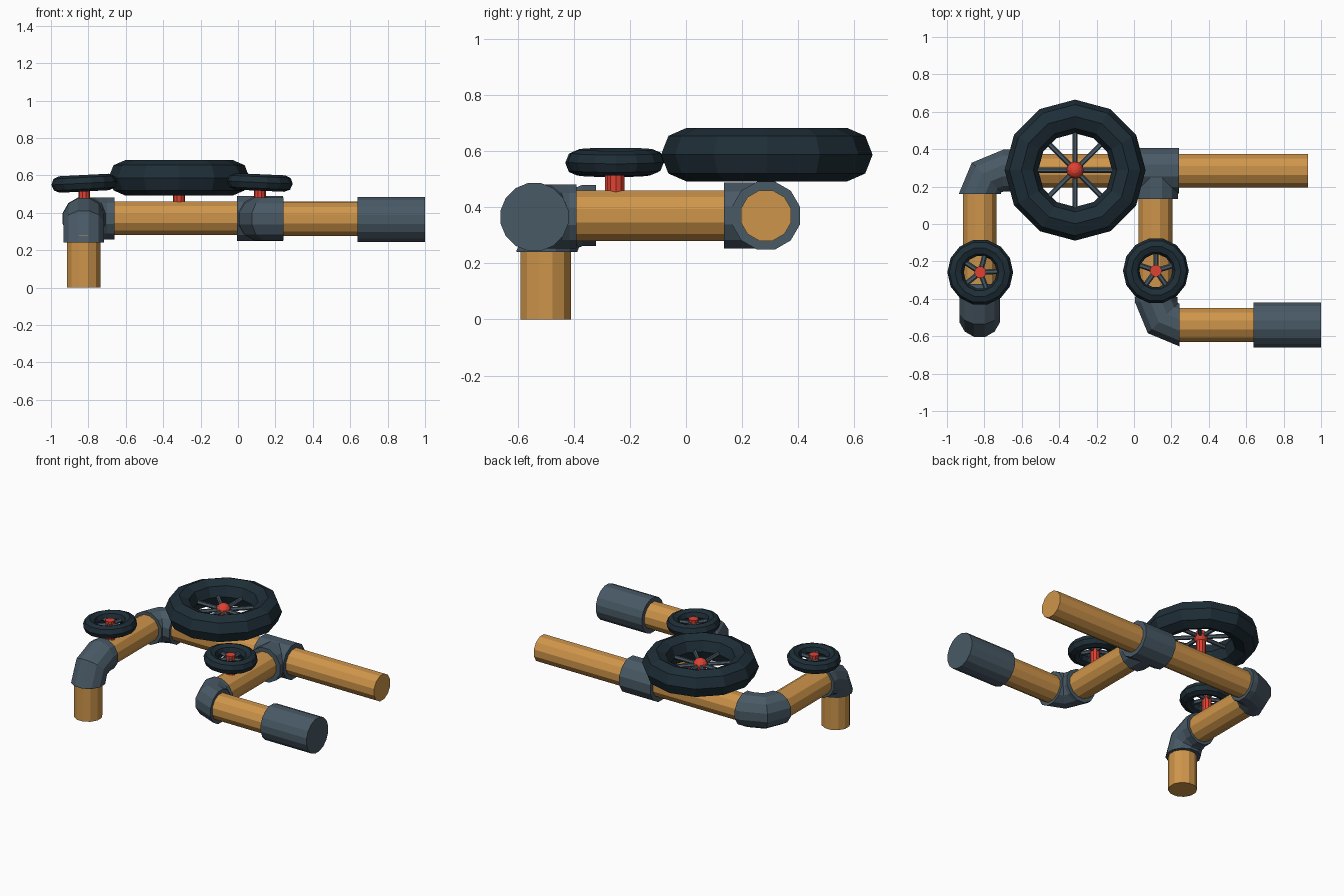
import bpy, bmesh
from math import cos, sin, pi, radians
from mathutils import Vector, Matrix

if "Cube" in bpy.data.objects:
    bpy.data.objects.remove(bpy.data.objects["Cube"])

def mat(name, rgb):
    m = bpy.data.materials.new(name)
    m.diffuse_color = (*rgb, 1)
    m.use_nodes = True
    m.node_tree.nodes["Principled BSDF"].inputs["Base Color"].default_value = m.diffuse_color
    return m

PIPE = mat("copper_orange", (0.62, 0.30, 0.07))
JOINT = mat("slate", (0.065, 0.10, 0.13))
TYRE = mat("dark_navy", (0.013, 0.027, 0.038))
RED = mat("red", (0.73, 0.055, 0.033))

def finish(name, bm, material):
    bmesh.ops.recalc_face_normals(bm, faces=bm.faces)
    me = bpy.data.meshes.new(name)
    bm.to_mesh(me)
    bm.free()
    me.materials.append(material)
    ob = bpy.data.objects.new(name, me)
    bpy.context.collection.objects.link(ob)
    return ob

def add_rod(bm, a, b, r, n):
    a, b = Vector(a), Vector(b)
    rot = (b - a).to_track_quat('Z', 'Y').to_matrix().to_4x4()
    m = Matrix.Translation((a + b) / 2) @ rot @ Matrix.Rotation(pi / n, 4, 'Z')
    bmesh.ops.create_cone(bm, cap_ends=True, segments=n, radius1=r, radius2=r,
                          depth=(b - a).length, matrix=m)

def rod(name, a, b, r, material, n=12):
    bm = bmesh.new()
    add_rod(bm, a, b, r, n)
    return finish(name, bm, material)

def skin(bm, rings, closed=False):
    n = len(rings[0])
    pairs = list(zip(rings, rings[1:]))
    if closed:
        pairs.append((rings[-1], rings[0]))
    for p, q in pairs:
        for i in range(n):
            j = (i + 1) % n
            bm.faces.new((p[i], p[j], q[j], q[i]))
    if not closed:
        bm.faces.new(rings[0])
        bm.faces.new(rings[-1])

def elbow(name, corner, da, la, db, lb, r, bend=0.125, n=12):
    """Two-segment quarter bend with straight sockets along da and db."""
    c, da, db = Vector(corner), Vector(da), Vector(db)
    o, w = c + (da + db) * bend, da.cross(db)
    path = [(c + da * la, 0)]
    path += [(o - (db * cos(t) + da * sin(t)) * bend, t) for t in (0, pi / 4, pi / 2)]
    path += [(c + db * lb, pi / 2)]
    bm = bmesh.new()
    rings = []
    for p, t in path:
        u = db * cos(t) + da * sin(t)
        rings.append([bm.verts.new(p + r * (u * cos(a) + w * sin(a)))
                      for a in ((k + 0.5) * 2 * pi / n for k in range(n))])
    skin(bm, rings)
    return finish(name, bm, JOINT)

def wheel(name, x, y, z, major, minor, height, segs, spokes, hub, tilt=0, phase=0):
    place = Matrix.Translation((x, y, z)) @ Matrix.Rotation(radians(tilt), 4, 'Y')
    # tyre ring
    bm = bmesh.new()
    rings = []
    for i in range(segs):
        a = 2 * pi * i / segs
        ring = []
        for k in range(8):
            t = 2 * pi * k / 8
            d = major + minor * cos(t)
            ring.append(bm.verts.new((d * cos(a), d * sin(a), height * sin(t))))
        rings.append(ring)
    skin(bm, rings, closed=True)
    finish(name + "_tyre", bm, TYRE).matrix_world = place
    # spokes
    bm = bmesh.new()
    for i in range(spokes):
        a = phase + 2 * pi * i / spokes
        add_rod(bm, (0, 0, 0), (major * cos(a), major * sin(a), 0), 0.014, 6)
    finish(name + "_spokes", bm, JOINT).matrix_world = place
    # hub and stem down into the pipe
    if hub:
        bm = bmesh.new()
        bmesh.ops.create_uvsphere(bm, u_segments=12, v_segments=8, radius=hub)
        finish(name + "_hub", bm, RED).matrix_world = place
    rod(name + "_stem", (x, y, 0.43), (x, y, z + 0.03), 0.032, RED, 10)

R = 0.093
Z = 0.37
# pipes
rod("standing_pipe", (-0.825, -0.5, 0), (-0.825, -0.5, 0.28), R, PIPE)
rod("left_pipe", (-0.825, -0.4, Z), (-0.825, 0.2, Z), R, PIPE)
rod("rear_pipe", (-0.72, 0.285, Z), (0.93, 0.285, Z), R, PIPE)
rod("branch_pipe", (0.115, -0.44, Z), (0.115, 0.2, Z), R, PIPE)
rod("outlet_pipe", (0.2, -0.54, 0.366), (0.7, -0.54, 0.366), R, PIPE)

# bends, tee and end sleeve
elbow("standing_elbow", (-0.825, -0.495, 0.37), (0, 0, -1), 0.13, (0, 1, 0), 0.175, 0.113)
elbow("rear_elbow", (-0.825, 0.285, Z), (0, -1, 0), 0.125, (1, 0, 0), 0.165, 0.116)
elbow("outlet_elbow", (0.118, -0.54, 0.367), (0, 1, 0), 0.15, (1, 0, 0), 0.122, 0.118)
rod("tee_run", (-0.005, 0.285, Z), (0.24, 0.285, Z), 0.125, JOINT)
rod("tee_branch", (0.118, 0.135, Z), (0.118, 0.285, Z), 0.122, JOINT)
rod("end_sleeve", (0.64, -0.54, 0.365), (1.0, -0.54, 0.365), 0.123, JOINT, 16)

# valve wheels
wheel("large_wheel", -0.315, 0.288, 0.587, 0.287, 0.09, 0.095, 12, 8, 0.047)
wheel("left_wheel", -0.822, -0.258, 0.558, 0.132, 0.044, 0.044, 14, 5, 0, -3, 0.05)
wheel("right_wheel", 0.117, -0.25, 0.562, 0.132, 0.044, 0.044, 14, 5, 0, 2.5, 0.3)
